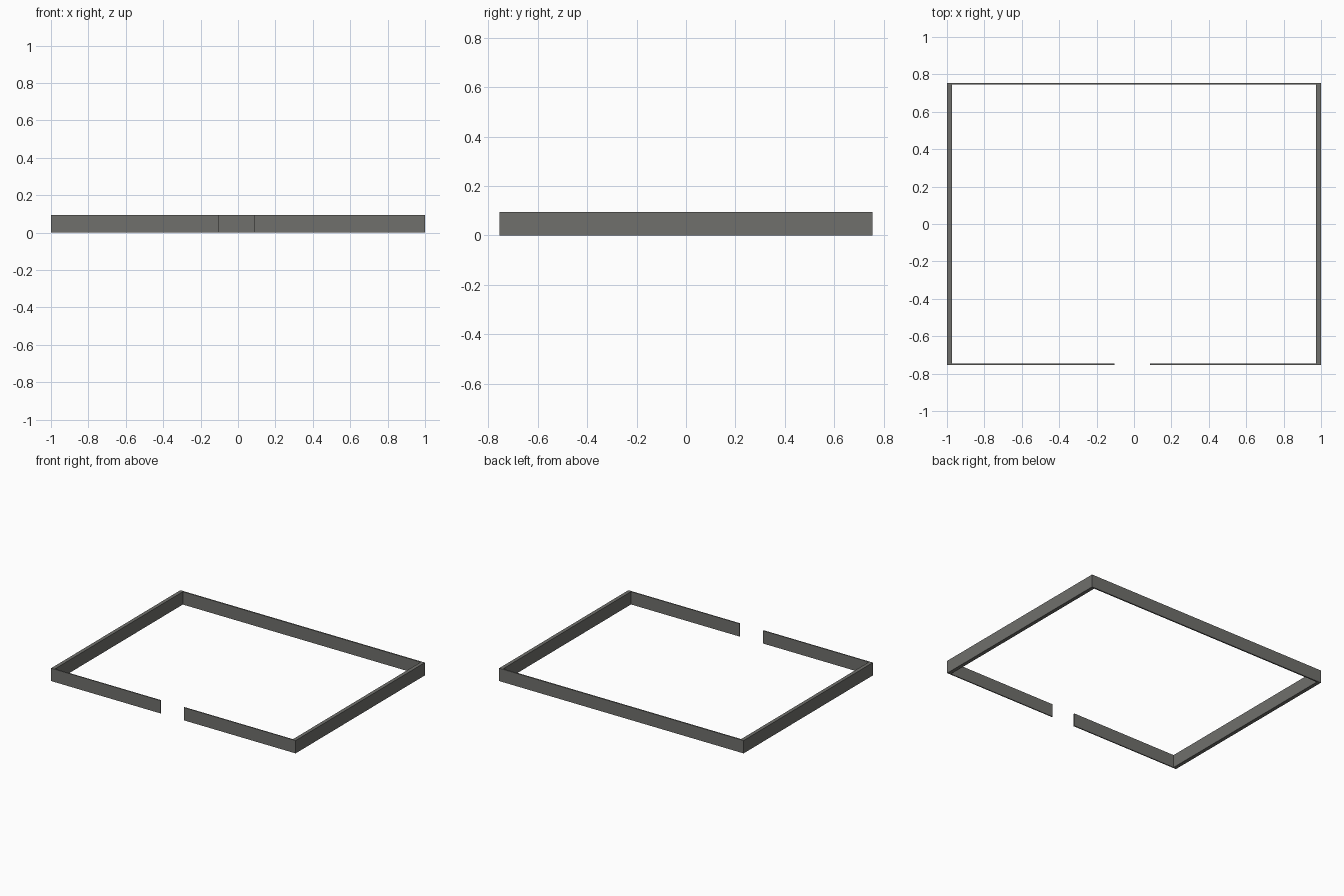
import bpy

if "Cube" in bpy.data.objects:
    bpy.data.objects.remove(bpy.data.objects["Cube"])

# One flat grey for the whole fence
grey = bpy.data.materials.new("warm grey")
grey.diffuse_color = (0.16, 0.16, 0.15, 1)
grey.use_nodes = True
grey.node_tree.nodes["Principled BSDF"].inputs["Base Color"].default_value = grey.diffuse_color

HALF_X, HALF_Y, HEIGHT = 1.0, 0.755, 0.095
SIDE, BACK, FRONT = 0.027, 0.01, 0.008
GAP = (-0.105, 0.085)


def wall(name, x0, x1, y0, y1):
    bpy.ops.mesh.primitive_cube_add(size=1, location=((x0 + x1) / 2, (y0 + y1) / 2, HEIGHT / 2))
    ob = bpy.context.object
    ob.name = name
    ob.scale = (x1 - x0, y1 - y0, HEIGHT)
    bpy.ops.object.transform_apply(location=False, rotation=False, scale=True)
    ob.data.materials.append(grey)


# Thick side walls
wall("left_wall", -HALF_X, -HALF_X + SIDE, -HALF_Y, HALF_Y)
wall("right_wall", HALF_X - SIDE, HALF_X, -HALF_Y, HALF_Y)

# Thin back wall between the sides
wall("back_wall", -HALF_X + SIDE, HALF_X - SIDE, HALF_Y - BACK, HALF_Y)

# Thin front wall in two runs, leaving the entrance gap
wall("front_wall_left", -HALF_X + SIDE, GAP[0], -HALF_Y, -HALF_Y + FRONT)
wall("front_wall_right", GAP[1], HALF_X - SIDE, -HALF_Y, -HALF_Y + FRONT)
